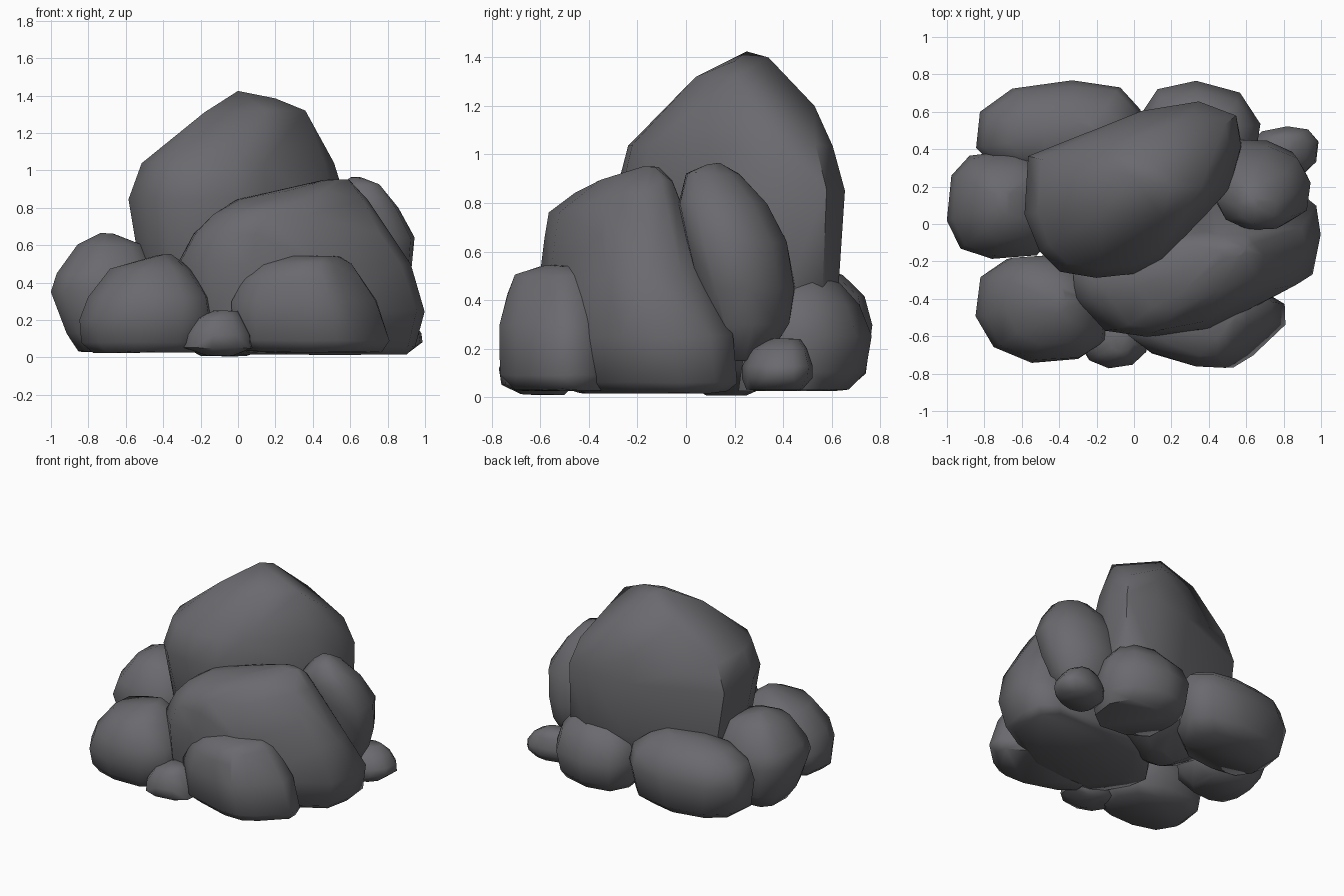
import bpy
import bmesh
import math
import random

random.seed(4)

cube = bpy.data.objects.get("Cube")
if cube:
    bpy.data.objects.remove(cube, do_unlink=True)

# One dark grey stone colour
STONE = (0.145, 0.142, 0.155, 1.0)
stone = bpy.data.materials.new("dark grey stone")
stone.use_nodes = True
stone.diffuse_color = STONE
shader = next(n for n in stone.node_tree.nodes if n.type == 'BSDF_PRINCIPLED')
shader.inputs["Base Color"].default_value = STONE
shader.inputs["Roughness"].default_value = 0.9


def fit(outline):
    """Scale a plan outline so that it spans the unit square exactly."""
    xs, ys = zip(*outline)
    left, right, front, back = min(xs), max(xs), min(ys), max(ys)
    return [((x - left) / (right - left), (y - front) / (back - front))
            for x, y in outline]


def oval(tilt, sides=10, fullness=0.85):
    """Slightly squared oval; a positive tilt leans it along the x = y diagonal."""
    def soften(value):
        return math.copysign(abs(value) ** fullness, value)

    angles = [math.tau * (i + 0.3) / sides for i in range(sides)]
    return [(soften(math.cos(a)), soften(math.sin(a + tilt))) for a in angles]


def rock(name, outline, levels, crest=(), roughness=0.006):
    """Wrap a hull around stacked sections (height, left, right, front, back)
    and any single crest points above them."""
    bm = bmesh.new()
    plan = fit(outline)
    for z, left, right, front, back in levels:
        for u, v in plan:
            # Uneven stone
            wobble = [random.uniform(-roughness, roughness) for _ in range(3)]
            bm.verts.new((left + u * (right - left) + wobble[0],
                          front + v * (back - front) + wobble[1],
                          max(0.0, z + wobble[2])))
    for point in crest:
        bm.verts.new(point)
    result = bmesh.ops.convex_hull(bm, input=list(bm.verts))
    spare = {g for g in result["geom_interior"] + result["geom_unused"]
             if isinstance(g, bmesh.types.BMVert)}
    bmesh.ops.delete(bm, geom=list(spare), context='VERTS')
    # Merge tiny slivers so that the facets stay broad
    bmesh.ops.remove_doubles(bm, verts=list(bm.verts), dist=0.025)
    bmesh.ops.recalc_face_normals(bm, faces=list(bm.faces))

    mesh = bpy.data.meshes.new(name)
    bm.to_mesh(mesh)
    bm.free()
    mesh.materials.append(stone)
    obj = bpy.data.objects.new(name, mesh)
    bpy.context.collection.objects.link(obj)
    bpy.ops.object.select_all(action='DESELECT')
    obj.select_set(True)
    bpy.context.view_layer.objects.active = obj
    bpy.ops.object.shade_smooth_by_angle(angle=math.radians(55))


# Tall central peak: a broad body with an angular crest
peak_outline = [(-.57, .37), (-.3, .47), (.05, .61), (.36, .66), (.55, .59),
                (.58, .42), (.52, .2), (.39, .05), (.16, -.19), (0, -.27),
                (-.2, -.29), (-.4, -.26), (-.51, -.15), (-.58, .05)]
rock("central_peak", peak_outline, [
    (.01, -.2, .05, .08, .25),
    (.12, -.4, .38, -.08, .5),
    (.45, -.52, .58, -.22, .63),
    (.85, -.58, .57, -.29, .65),
    (1.04, -.51, .51, -.24, .6),
], crest=[
    (0, .25, 1.425), (.05, .34, 1.4), (.2, .2, 1.385), (.36, .2, 1.32),
    (.15, .04, 1.32), (-.18, .06, 1.31), (-.18, .4, 1.26), (.2, .53, 1.2),
])

# Broad boulder in front of the peak, sloping down to the right
boulder_outline = [(1, -.05), (.98, .1), (.85, .2), (.4, .2), (-.1, .1),
                   (-.33, -.2), (-.31, -.35), (-.15, -.57), (.1, -.6),
                   (.45, -.55), (.65, -.42), (.95, -.27)]
rock("front_boulder", boulder_outline, [
    (.02, -.1, .9, -.45, .17),
    (.06, -.25, .95, -.56, .21),
    (.25, -.32, 1, -.59, .19),
    (.5, -.33, .92, -.6, .07),
    (.66, -.24, .79, -.58, 0),
    (.76, -.14, .74, -.56, -.02),
    (.84, 0, .69, -.46, -.04),
    (.89, .2, .65, -.37, -.06),
    (.945, .46, .6, -.18, -.11),
])

# Low rocks along the front
low_outline = [(-.03, -.58), (.1, -.68), (.36, -.76), (.53, -.76), (.63, -.69),
               (.8, -.52), (.8, -.4), (.6, -.28), (.2, -.25), (0, -.4)]
rock("front_left_side_rock", low_outline, [
    (.03, .03, .77, -.7, -.3),
    (.09, -.03, .81, -.765, -.28),
    (.3, -.03, .74, -.765, -.28),
    (.42, .03, .66, -.74, -.31),
    (.5, .12, .61, -.71, -.33),
    (.54, .25, .54, -.6, -.42),
])
rock("front_right_side_rock", oval(-.1), [
    (.03, -.78, -.22, -.66, -.25),
    (.08, -.84, -.16, -.7, -.2),
    (.2, -.85, -.13, -.74, -.17),
    (.32, -.8, -.15, -.73, -.17),
    (.47, -.68, -.25, -.64, -.22),
    (.55, -.42, -.36, -.48, -.34),
])
rock("front_pebble", oval(0), [
    (.01, -.16, -.02, -.68, -.5),
    (.05, -.29, .08, -.76, -.46),
    (.12, -.28, .07, -.77, -.45),
    (.21, -.22, .02, -.73, -.48),
    (.25, -.13, 0, -.68, -.54),
], roughness=.003)

# Rock on the right flank
rock("right_flank_rock", oval(0, fullness=.75), [
    (.03, -.86, -.5, -.08, .28),
    (.13, -.92, -.4, -.16, .35),
    (.35, -1, -.4, -.19, .39),
    (.45, -.97, -.42, -.17, .38),
    (.6, -.86, -.5, -.08, .3),
    (.66, -.74, -.66, .05, .18),
])

# Two rocks along the back
rock("back_right_rock", oval(.15), [
    (.03, -.72, -.1, .25, .66),
    (.1, -.81, 0, .25, .74),
    (.3, -.85, .04, .25, .77),
    (.42, -.81, .01, .28, .74),
    (.5, -.68, -.08, .33, .65),
    (.54, -.5, -.2, .4, .55),
])
rock("back_left_rock", oval(-.1, sides=9), [
    (.03, .1, .62, .22, .67),
    (.1, .05, .65, .22, .74),
    (.25, .03, .67, .25, .76),
    (.38, .06, .64, .28, .71),
    (.48, .18, .55, .38, .62),
])

# Upright rock and a small stone on the left flank
rock("left_upright_rock", oval(-.15), [
    (.15, .5, .8, .15, .33),
    (.3, .42, .88, .1, .42),
    (.45, .4, .92, .05, .45),
    (.64, .4, .94, 0, .42),
    (.8, .44, .86, -.03, .33),
    (.92, .55, .76, 0, .22),
    (.96, .6, .67, .08, .14),
])
rock("left_pebble", oval(.2), [
    (.03, .66, .92, .25, .48),
    (.08, .6, .985, .23, .52),
    (.13, .6, .98, .23, .525),
    (.2, .65, .93, .27, .5),
    (.24, .7, .86, .35, .47),
], roughness=.003)
